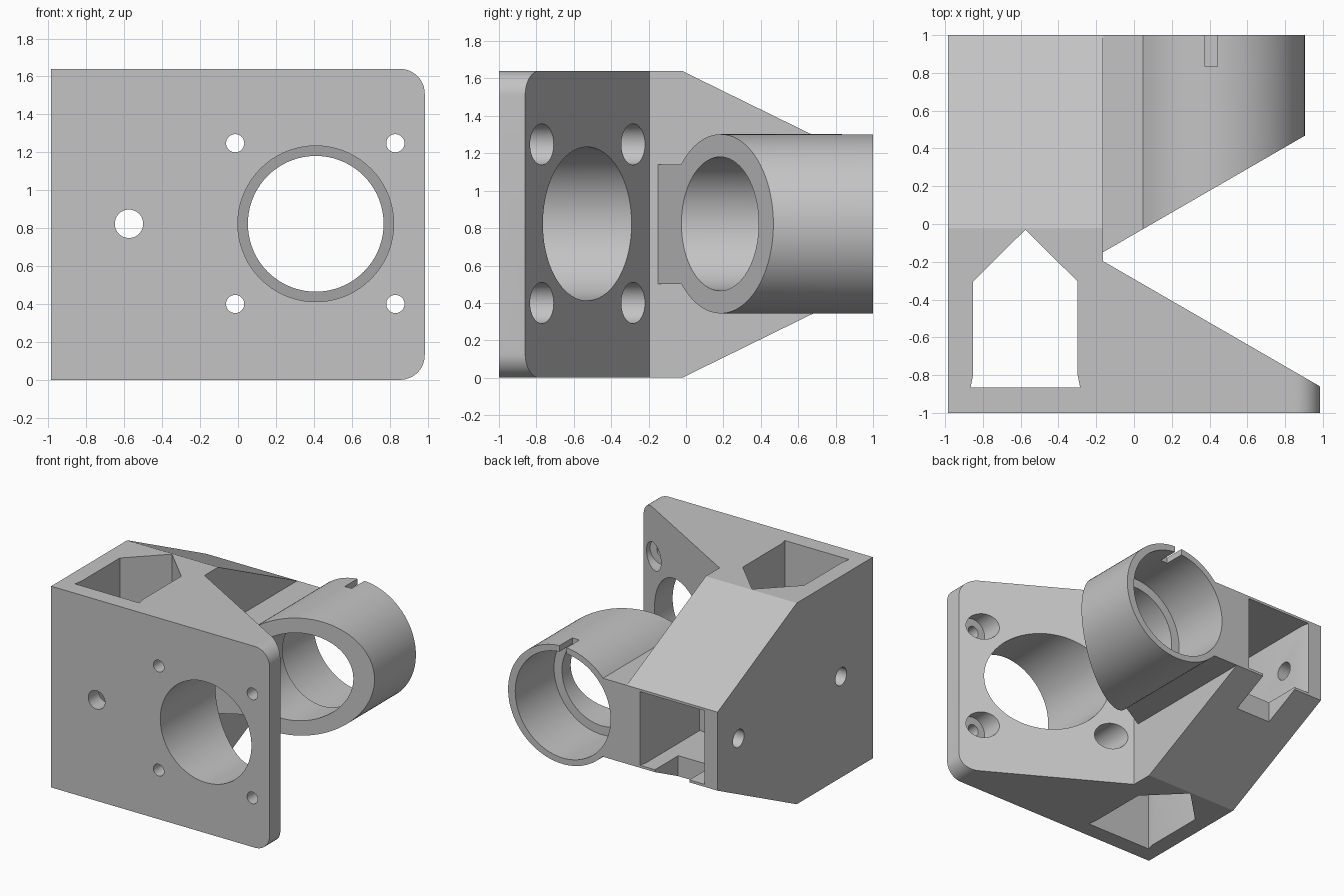
import bpy
import bmesh
from math import cos, sin, pi, tan, radians

if "Cube" in bpy.data.objects:
    bpy.data.objects.remove(bpy.data.objects["Cube"])

grey = bpy.data.materials.new("plain_grey")
grey.use_nodes = True
grey.diffuse_color = (0.55, 0.55, 0.55, 1)
grey.node_tree.nodes["Principled BSDF"].inputs["Base Color"].default_value = grey.diffuse_color

TO_3D = {
    "x": lambda a, b, t: (t, a, b),
    "y": lambda a, b, t: (a, t, b),
    "z": lambda a, b, t: (a, b, t),
}


def prism(name, points, axis, lo, hi):
    """Extrude a flat outline along an axis."""
    bm = bmesh.new()
    place = TO_3D[axis]
    ends = [[bm.verts.new(place(a, b, t)) for a, b in points] for t in (lo, hi)]
    for ring in ends:
        bm.faces.new(ring)
    n = len(points)
    for i in range(n):
        j = (i + 1) % n
        bm.faces.new((ends[0][i], ends[0][j], ends[1][j], ends[1][i]))
    bmesh.ops.recalc_face_normals(bm, faces=bm.faces)
    mesh = bpy.data.meshes.new(name)
    bm.to_mesh(mesh)
    bm.free()
    mesh.materials.append(grey)
    obj = bpy.data.objects.new(name, mesh)
    bpy.context.collection.objects.link(obj)
    return obj


def arc(cx, cy, rx, ry, start, end, steps):
    angles = [start + (end - start) * i / steps for i in range(steps + 1)]
    return [(cx + rx * cos(a), cy + ry * sin(a)) for a in angles]


def circle(cx, cy, r, ry=None, steps=72):
    return arc(cx, cy, r, ry or r, 0, 2 * pi, steps)[:-1]


def box(a0, a1, b0, b1):
    return [(a0, b0), (a1, b0), (a1, b1), (a0, b1)]


def combine(target, tool, operation):
    """Apply a boolean and discard the tool."""
    mod = target.modifiers.new("shape", "BOOLEAN")
    mod.operation = operation
    mod.solver = "EXACT"
    mod.object = tool
    bpy.context.view_layer.objects.active = target
    bpy.ops.object.modifier_apply(modifier=mod.name)
    bpy.data.objects.remove(tool)


def cut(target, points, axis, lo, hi):
    combine(target, prism("cutter", points, axis, lo, hi), "DIFFERENCE")


HEIGHT, MID = 1.64, 0.823
WALL = -0.165
SLANT = tan(radians(30))
TUBE_X = 0.41
DRIVE_X = -0.575

# Housing with wedge shaped motor plate
plan = [(-0.985, -1), (0.985, -1), (0.985, -0.86), (WALL, -0.196), (WALL, 1), (-0.985, 1)]
housing = prism("extruder_housing", plan, "z", 0, HEIGHT)

# Roof and floor taper toward the back
side = [(-1.1, 0), (-0.02, 0), (1, 0.5), (1.1, 0.5),
        (1.1, 1.14), (1, 1.14), (-0.02, HEIGHT), (-1.1, HEIGHT)]
combine(housing, prism("taper", side, "x", -1.2, 1.2), "INTERSECT")

# Rounded corners on the motor plate
r = 0.13
rounded = [(-1.1, -0.1), (0.8, -0.1), (0.8, 0)]
rounded += arc(0.985 - r, r, r, r, -pi / 2, 0, 12)
rounded += arc(0.985 - r, HEIGHT - r, r, r, 0, pi / 2, 12)
rounded += [(0.8, HEIGHT), (0.8, 1.8), (-1.1, 1.8)]
combine(housing, prism("corners", rounded, "y", -1.2, 1.2), "INTERSECT")

# Tube holder: cylinder joined to a flat web, cut off at a slant
tube = prism("tube_holder", circle(0.415, MID, 0.489, 0.479, 96), "y", -0.4, 1)
combine(tube, prism("web", box(-0.2, TUBE_X, 0.5, 1.14), "y", -0.4, 1), "UNION")


def slant_y(x):
    return -0.15 + (x - WALL) * SLANT


cut(tube, [(-0.6, -1.5), (1.5, -1.5), (1.5, slant_y(1.5)), (-0.6, slant_y(-0.6))],
    "z", -0.5, 2)
combine(housing, tube, "UNION")

# Stepped bore and key slot of the tube holder
cut(housing, circle(TUBE_X, MID, 0.358), "y", -0.18, 1.2)
cut(housing, circle(TUBE_X, MID, 0.43), "y", 0.5, 1.2)
cut(housing, box(0.377, 0.441, 0.835, 1.1), "z", 1.1, 1.5)

# Motor opening and four counterbored screw holes
cut(housing, circle(TUBE_X, MID, 0.411), "y", -1.2, -0.15)
for x in (-0.015, 0.83):
    for z in (0.4, 1.248):
        cut(housing, circle(x, z, 0.048, steps=32), "y", -1.2, -0.15)
        cut(housing, circle(x, z, 0.11, steps=40), "y", -0.88, -0.15)

# Front pocket with peaked end, open top to bottom
half = [(0.29, -0.865), (0.277, -0.8), (0.277, -0.305)]
pocket = [(DRIVE_X + a, b) for a, b in half] + [(DRIVE_X, -0.03)]
pocket += [(DRIVE_X - a, b) for a, b in reversed(half)]
cut(housing, pocket, "z", -0.2, 1.9)

# Back pocket with flared mouth, and the slot beneath it
half = [(0.277, 0.25), (0.277, 0.94), (0.29, 1), (0.29, 1.1)]
pocket = [(DRIVE_X + a, b) for a, b in half]
pocket += [(DRIVE_X - a, b) for a, b in reversed(half)]
cut(housing, pocket, "z", 0.52, 1.12)
cut(housing, box(DRIVE_X - 0.155, DRIVE_X + 0.155, 0.7, 1.1), "z", 0.2, 0.7)

# Feed hole along the body and two axle holes in the outer wall
cut(housing, circle(DRIVE_X, MID, 0.075, steps=40), "y", -1.2, 0.5)
for y in (-0.59, 0.73):
    cut(housing, circle(y, MID, 0.072, steps=40), "x", -1.2, -0.6)

# Smooth the round surfaces, keep edges crisp
bpy.ops.object.select_all(action="DESELECT")
housing.select_set(True)
bpy.context.view_layer.objects.active = housing
bpy.ops.object.shade_smooth_by_angle(angle=radians(25))
